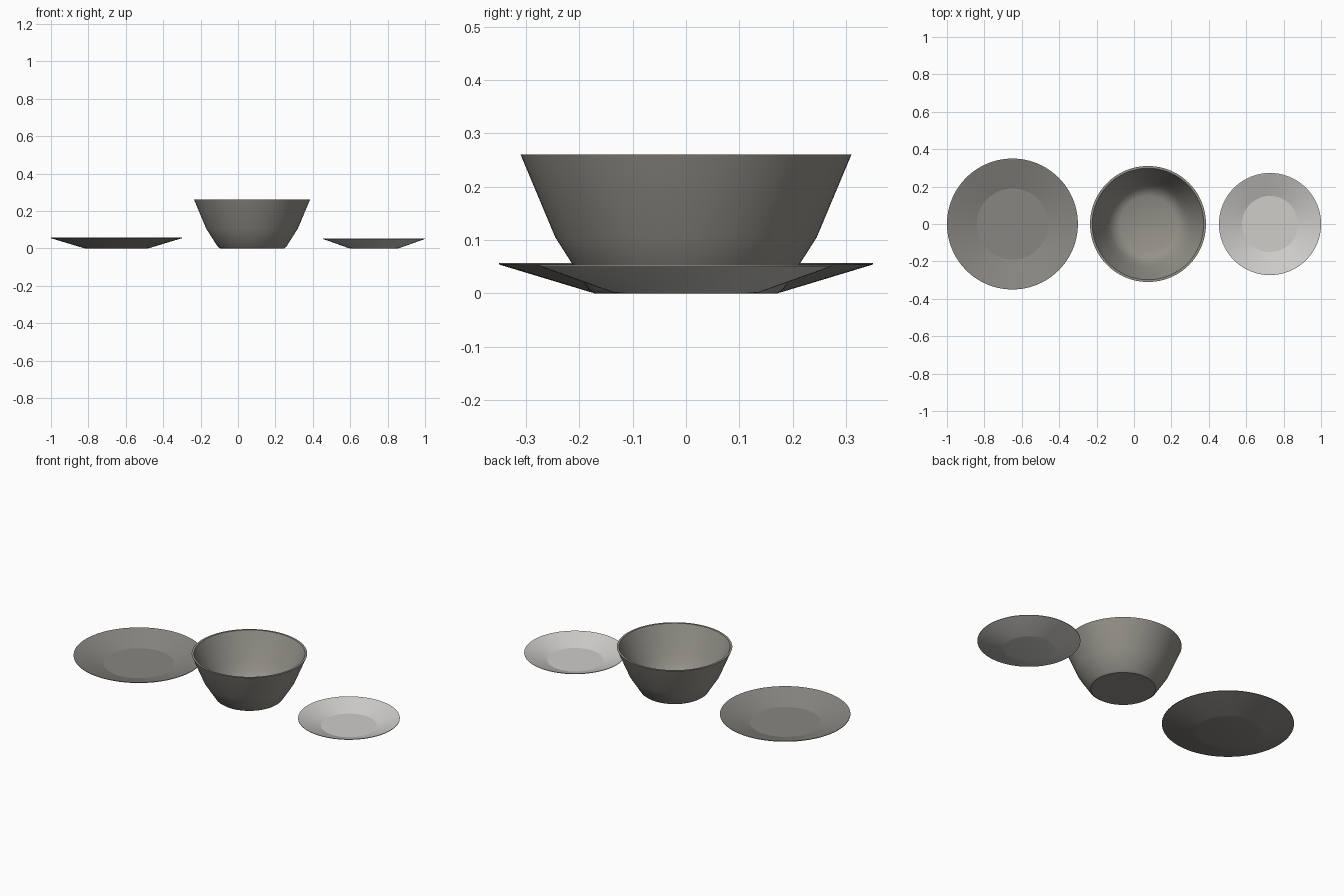
import bpy, bmesh, math

if "Cube" in bpy.data.objects:
    bpy.data.objects.remove(bpy.data.objects["Cube"])


def material(name, rgb):
    m = bpy.data.materials.new(name)
    m.diffuse_color = (*rgb, 1.0)
    m.use_nodes = True
    m.node_tree.nodes["Principled BSDF"].inputs["Base Color"].default_value = m.diffuse_color
    return m


def lathe(name, profile, x, mat, sharp_angle, sides=96):
    """Spin a closed (radius, z) profile around the z axis at position x."""
    bm = bmesh.new()
    rings = []
    for r, z in profile:
        if r == 0:
            rings.append([bm.verts.new((0, 0, z))] * sides)
        else:
            rings.append([bm.verts.new((r * math.cos(2 * math.pi * i / sides),
                                        r * math.sin(2 * math.pi * i / sides), z))
                          for i in range(sides)])
    for low, high in zip(rings, rings[1:]):
        for i in range(sides):
            j = (i + 1) % sides
            corners = list(dict.fromkeys((low[i], low[j], high[j], high[i])))
            bm.faces.new(corners)
    bmesh.ops.recalc_face_normals(bm, faces=bm.faces)
    for f in bm.faces:
        f.smooth = True
    mesh = bpy.data.meshes.new(name)
    bm.to_mesh(mesh)
    bm.free()
    mesh.set_sharp_from_angle(angle=math.radians(sharp_angle))
    mesh.materials.append(mat)
    obj = bpy.data.objects.new(name, mesh)
    obj.location.x = x
    bpy.context.collection.objects.link(obj)
    return obj


def plate(name, x, radius, base, floor, height, mat):
    """Shallow plate: flat base, sloping rim, thin wall."""
    profile = [(0, 0), (base - 0.006, 0), (base + 0.003, 0.002),
               (radius, height - 0.003), (radius, height), (radius - 0.004, height),
               (floor, 0.008), (0, 0.008)]
    return lathe(name, profile, x, mat, 14)


grey = material("warm grey", (0.25, 0.24, 0.22))
bowl_grey = material("light warm grey", (0.30, 0.285, 0.255))
white = material("off white", (0.62, 0.61, 0.59))

# Large dinner plate on the left, small side plate on the right
plate("dinner_plate", -0.65, 0.35, 0.175, 0.19, 0.057, grey)
plate("side_plate", 0.727, 0.273, 0.135, 0.15, 0.053, white)

# Deep bowl: outer wall with a gentle kink, thin rim, rounded inner floor
lathe("bowl", [(0, 0), (0.172, 0), (0.183, 0.008), (0.245, 0.105),
               (0.31, 0.26), (0.298, 0.26),
               (0.234, 0.108), (0.208, 0.062), (0.185, 0.032), (0.15, 0.015), (0, 0.012)],
      0.075, bowl_grey, 32)
